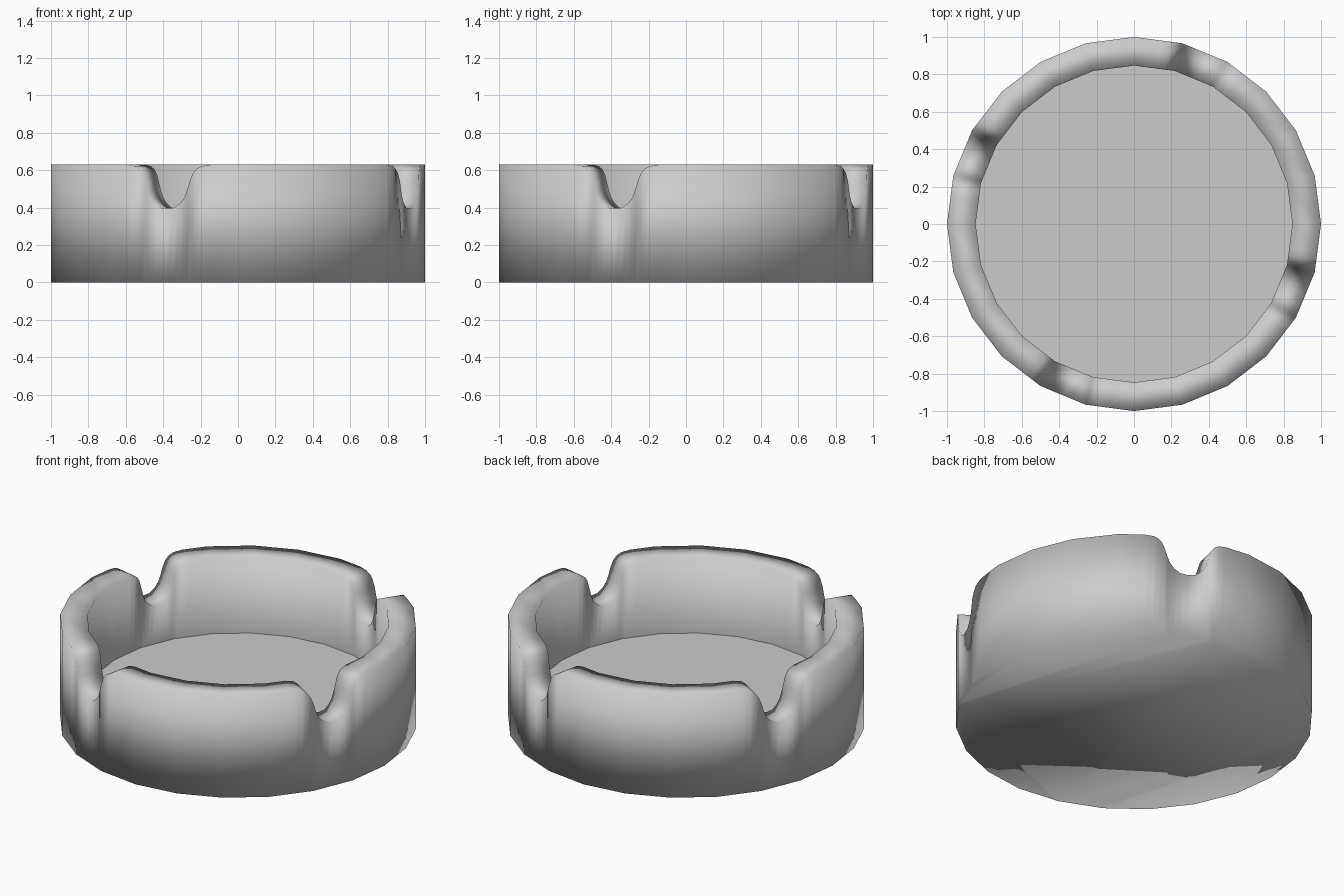
import bpy, bmesh
from math import radians, cos, sin

if "Cube" in bpy.data.objects:
    bpy.data.objects.remove(bpy.data.objects["Cube"])

SIDES = 24
STEP = 360 / SIDES
R_OUT, R_IN = 1.0, 0.847
TOP, FLOOR = 0.63, 0.16
NOTCHES = [67.5, 157.5, 247.5, 337.5]
# Half profile of a notch: (degrees from its middle, rim height)
NOTCH = [(0, 0.395), (2.5, 0.40), (4.5, 0.425), (5.8, 0.455), (6.6, 0.49),
         (7.5, 0.54), (8.4, 0.58), (9.6, 0.607), (11.2, 0.622), (14, TOP)]


def rim_height(angle):
    """Height of the rim at an angle, dipping at the notches."""
    d = min(abs((angle - n + 180) % 360 - 180) for n in NOTCHES)
    for (a0, z0), (a1, z1) in zip(NOTCH, NOTCH[1:]):
        if d <= a1:
            return z0 + (z1 - z0) * (d - a0) / (a1 - a0)
    return TOP


def on_polygon(angle, radius, z):
    """Point on the straight sides of the 24-sided outline."""
    off = (angle % STEP) - STEP / 2
    r = radius * cos(radians(STEP / 2)) / cos(radians(off))
    return (r * cos(radians(angle)), r * sin(radians(angle)), z)


# Columns: the polygon corners plus the notch profile points
angles = {round(i * STEP, 3) for i in range(SIDES)}
for n in NOTCHES:
    for a, _ in NOTCH:
        angles |= {round((n + a) % 360, 3), round((n - a) % 360, 3)}
angles = sorted(angles)

# Wall ring with notched flat rim, sunken floor and flat base
bm = bmesh.new()
cols = []
for a in angles:
    z = rim_height(a)
    section = [(R_OUT, 0), (R_OUT, z), (R_IN, z), (R_IN, FLOOR)]
    cols.append([bm.verts.new(on_polygon(a, r, h)) for r, h in section])

for i, c in enumerate(cols):
    d = cols[(i + 1) % len(cols)]
    for k in range(3):
        bm.faces.new((c[k], d[k], d[k + 1], c[k + 1]))
floor = bm.faces.new([c[3] for c in cols])
bm.faces.new([c[0] for c in reversed(cols)])

# Soft shading everywhere, with a crisp edge round the floor
for f in bm.faces:
    f.smooth = True
for e in floor.edges:
    e.smooth = False
bm.normal_update()

mesh = bpy.data.meshes.new("ashtray_bowl")
bm.to_mesh(mesh)
bm.free()
bowl = bpy.data.objects.new("ashtray_bowl", mesh)
bpy.context.collection.objects.link(bowl)
